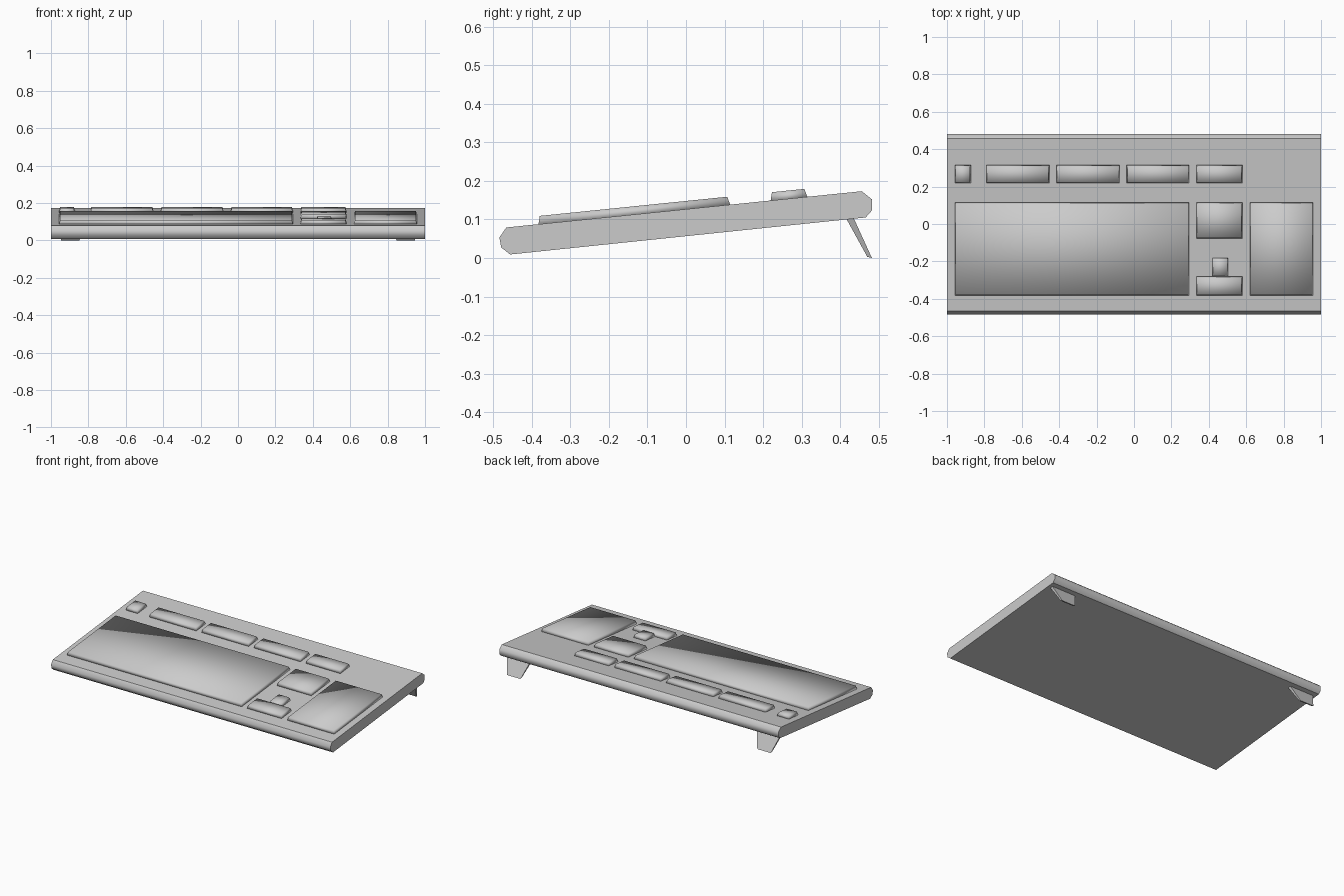
import bpy
import bmesh

if "Cube" in bpy.data.objects:
    bpy.data.objects.remove(bpy.data.objects["Cube"], do_unlink=True)

# One grey plastic for everything
COLOUR = (0.6, 0.6, 0.6, 1.0)
plastic = bpy.data.materials.new("grey_plastic")
plastic.use_nodes = True
plastic.diffuse_color = COLOUR
plastic.node_tree.nodes["Principled BSDF"].inputs["Base Color"].default_value = COLOUR

SLOPE = 0.102        # rise of the tilted case per unit of depth
KEY_HEIGHT = 0.021
KEY_TAPER = 0.006


def deck(y):
    """Height of the case top at depth y."""
    return 0.1265 + SLOPE * y


def finish(name, bm):
    bmesh.ops.recalc_face_normals(bm, faces=bm.faces)
    mesh = bpy.data.meshes.new(name)
    bm.to_mesh(mesh)
    bm.free()
    mesh.materials.append(plastic)
    obj = bpy.data.objects.new(name, mesh)
    bpy.context.collection.objects.link(obj)
    return obj


def loft(bm, ring_a, ring_b):
    """Closed solid between two matching rings; returns caps and sides."""
    a = [bm.verts.new(p) for p in ring_a]
    b = [bm.verts.new(p) for p in ring_b]
    n = len(a)
    caps = [bm.faces.new(a[::-1]), bm.faces.new(b)]
    sides = [bm.faces.new((a[i], a[(i + 1) % n], b[(i + 1) % n], b[i]))
             for i in range(n)]
    return caps, sides


# Case: tilted slab with rounded front and back edges
profile = [(-0.456, 0.009), (0.466, 0.105), (0.482, 0.123), (0.482, 0.152),
           (0.456, 0.173), (-0.466, 0.079), (-0.484, 0.053), (-0.479, 0.027)]
bm = bmesh.new()
caps, sides = loft(bm, [(-1, y, z) for y, z in profile],
                   [(1, y, z) for y, z in profile])
flat = caps + [sides[0], sides[4]]          # ends, underside and deck
for face in bm.faces:
    face.smooth = face not in flat
for face in flat:
    for edge in face.edges:
        edge.smooth = False
finish("case", bm)


# Keys: softly shaded tapered blocks lying on the deck
def key_block(name, x0, x1, y0, y1):
    def ring(inset, lift):
        shift = -SLOPE * lift
        corners = [(x0 + inset, y0 + inset), (x1 - inset, y0 + inset),
                   (x1 - inset, y1 - inset), (x0 + inset, y1 - inset)]
        return [(x, y + shift, deck(y) + lift) for x, y in corners]

    bm = bmesh.new()
    loft(bm, ring(0, -0.002), ring(KEY_TAPER, KEY_HEIGHT))
    for face in bm.faces:
        face.smooth = True
    finish(name, bm)


ROW = (0.219, 0.315)       # depth of the back row
MAIN = (-0.383, 0.115)     # depth of the main area
key_block("escape_key", -0.957, -0.872, *ROW)
for i, (x0, x1) in enumerate([(-0.79, -0.452), (-0.415, -0.077),
                              (-0.04, 0.294), (0.333, 0.58)]):
    key_block(f"function_keys_{i + 1}", x0, x1, *ROW)
key_block("main_keys", -0.957, 0.294, *MAIN)
key_block("number_pad", 0.62, 0.957, *MAIN)
key_block("navigation_keys", 0.333, 0.58, -0.078, 0.115)
key_block("up_arrow_key", 0.418, 0.503, -0.28, -0.18)
key_block("arrow_keys", 0.333, 0.58, -0.383, -0.28)

# Feet: tapered flaps leaning back under the rear edge
for side, name in ((1, "left_foot"), (-1, "right_foot")):
    bm = bmesh.new()
    top = [(0.81, 0.415, 0.103), (0.98, 0.415, 0.103),
           (0.98, 0.434, 0.105), (0.81, 0.434, 0.105)]
    bottom = [(0.848, 0.47, 0.003), (0.945, 0.47, 0.003),
              (0.945, 0.482, 0.0), (0.848, 0.482, 0.0)]
    loft(bm, [(side * x, y, z) for x, y, z in bottom],
         [(side * x, y, z) for x, y, z in top])
    finish(name, bm)
